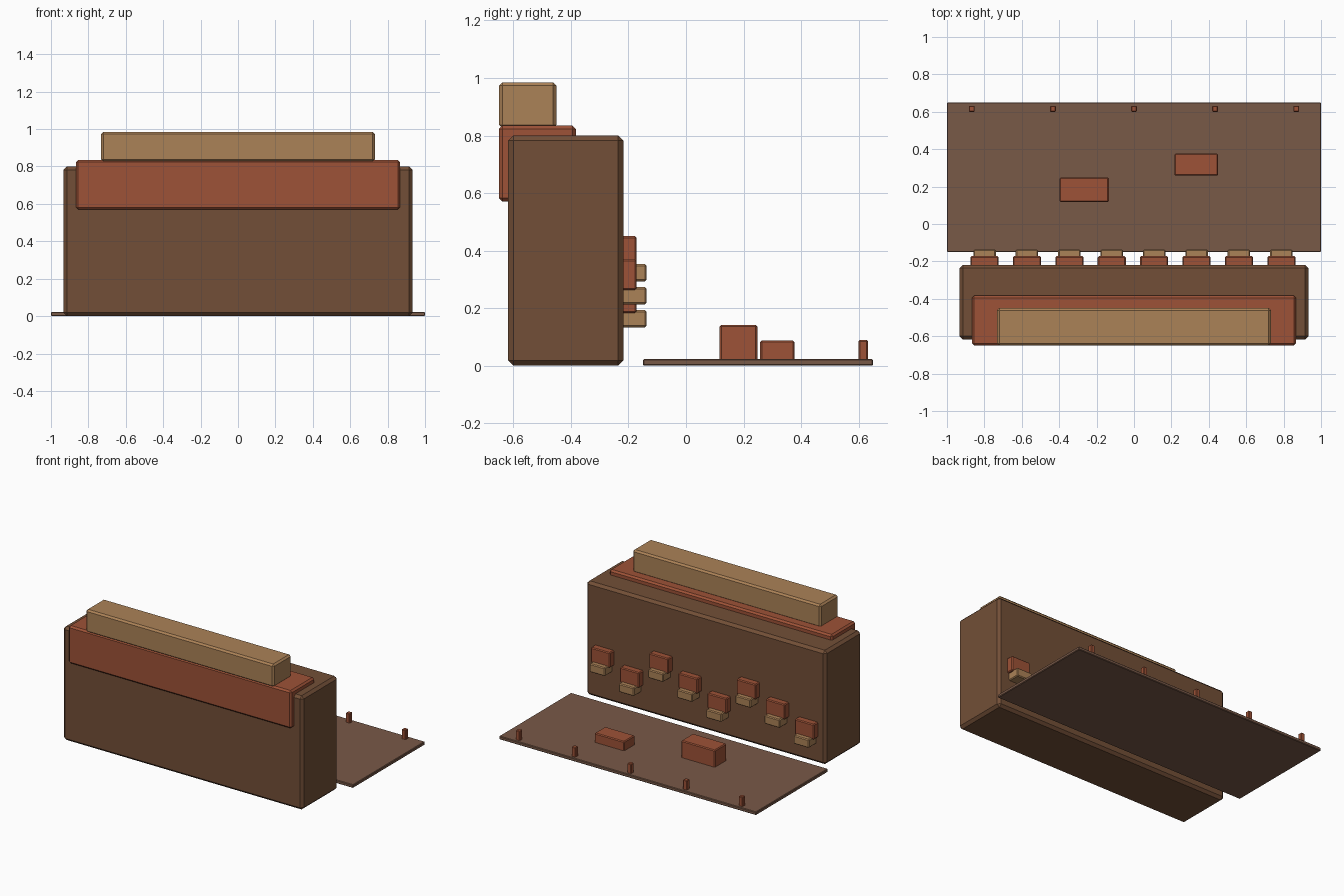
import bpy
import bmesh

if "Cube" in bpy.data.objects:
    bpy.data.objects.remove(bpy.data.objects["Cube"])


def material(name, rgb):
    m = bpy.data.materials.new(name)
    m.diffuse_color = (*rgb, 1)
    m.use_nodes = True
    m.node_tree.nodes["Principled BSDF"].inputs["Base Color"].default_value = m.diffuse_color
    return m


BODY = material("dark_brown", (0.17, 0.078, 0.038))
PLATE = material("soft_brown", (0.19, 0.10, 0.064))
RED = material("rust_red", (0.34, 0.085, 0.038))
TAN = material("tan", (0.41, 0.223, 0.095))


def box(name, x, y, z, mat, bevel):
    """Chamfered box from (min, max) ranges."""
    bm = bmesh.new()
    bmesh.ops.create_cube(bm, size=1)
    for v in bm.verts:
        v.co = [r[0] if c < 0 else r[1] for c, r in zip(v.co, (x, y, z))]
    bmesh.ops.bevel(bm, geom=bm.edges[:], offset=bevel, segments=1,
                    profile=0.5, affect='EDGES')
    mesh = bpy.data.meshes.new(name)
    bm.to_mesh(mesh)
    bm.free()
    mesh.materials.append(mat)
    ob = bpy.data.objects.new(name, mesh)
    bpy.context.collection.objects.link(ob)
    return ob


def around(c, width):
    return (c - width / 2, c + width / 2)


# Main block with stepped upper storeys
box("main_block", (-0.933, 0.933), (-0.618, -0.218), (0, 0.80), BODY, 0.018)
box("upper_band", (-0.867, 0.867), (-0.65, -0.383), (0.57, 0.835), RED, 0.012)
box("roof_block", (-0.732, 0.732), (-0.65, -0.45), (0.825, 0.985), TAN, 0.012)

# Terrace behind, with two low blocks and a row of posts
box("terrace", (-1, 1), (-0.15, 0.65), (0, 0.023), PLATE, 0.004)
box("large_terrace_block", (-0.398, -0.135), (0.117, 0.248), (0.015, 0.142), RED, 0.006)
box("small_terrace_block", (0.217, 0.449), (0.258, 0.377), (0.015, 0.088), RED, 0.006)
for i in range(5):
    box(f"post_{i + 1}", around(-0.867 + i * 0.4335, 0.031), (0.60, 0.632),
        (0.015, 0.089), RED, 0.004)

# Bays with ledges on the back wall, stepping through three heights
for i in range(8):
    x = -0.799 + i * 0.2267
    z = 0.08 * (i % 3)
    box(f"bay_{i + 1}", around(x, 0.15), (-0.235, -0.172),
        (0.183 + z, 0.29 + z), RED, 0.006)
    box(f"ledge_{i + 1}", around(x, 0.12), (-0.225, -0.137),
        (0.133 + z, 0.193 + z), TAN, 0.006)
